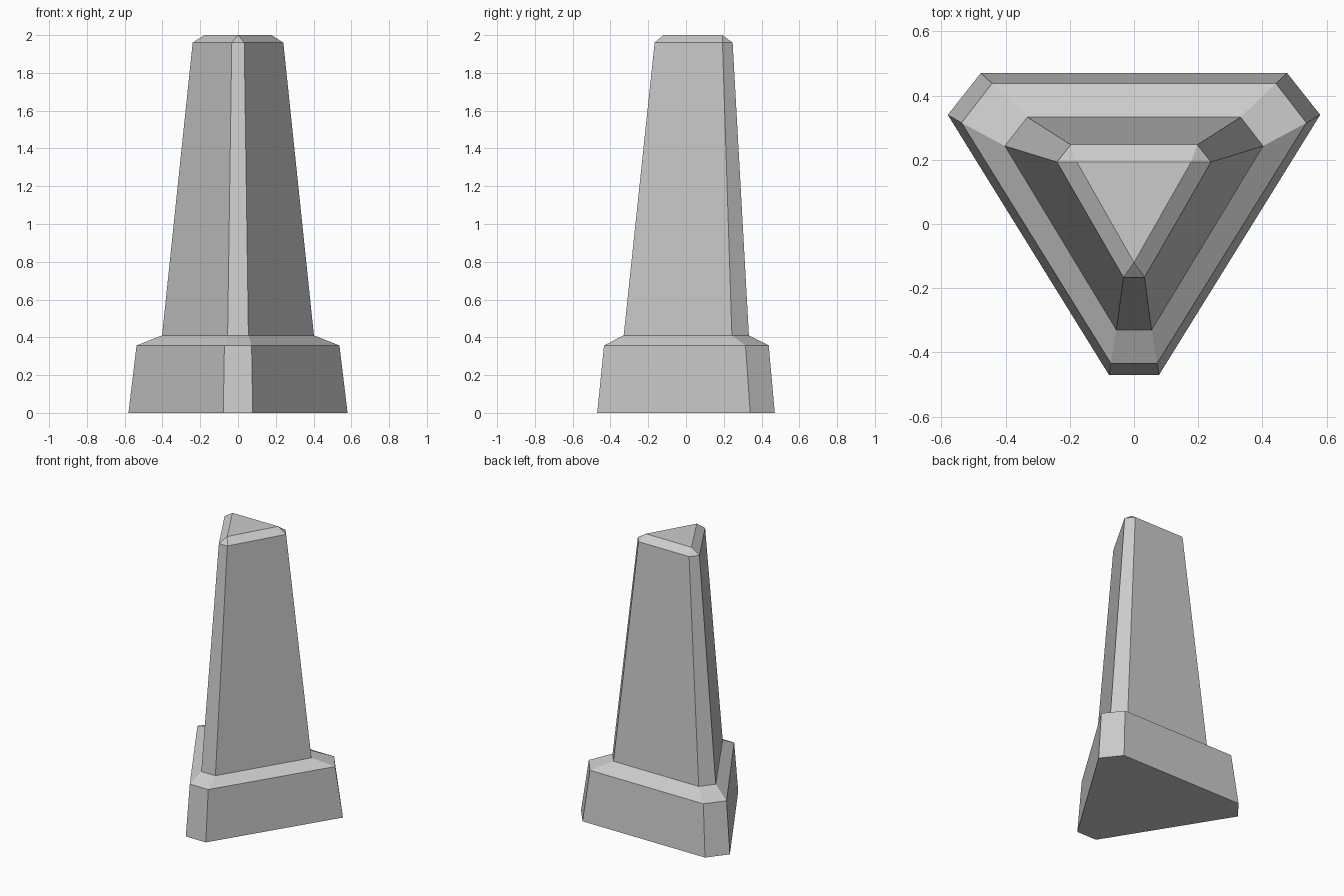
import bpy
import bmesh

cube = bpy.data.objects.get("Cube")
if cube:
    bpy.data.objects.remove(cube, do_unlink=True)

# Single stone colour
stone = bpy.data.materials.new("grey_stone")
stone.use_nodes = True
colour = (0.6, 0.6, 0.6, 1)
stone.diffuse_color = colour
stone.node_tree.nodes["Principled BSDF"].inputs["Base Color"].default_value = colour


def ring(bm, z, front, side, back):
    """Triangle outline with cut corners, mirrored across x."""
    half = [front, side, back]
    outline = half + [(-x, y) for x, y in reversed(half)]
    return [bm.verts.new((x, y, z)) for x, y in outline]


def bridge(bm, lower, upper):
    """Join two outlines of equal length with side faces."""
    n = len(lower)
    for i in range(n):
        j = (i + 1) % n
        bm.faces.new((lower[i], lower[j], upper[j], upper[i]))


bm = bmesh.new()

# Plinth, sloped shoulder and tapering shaft
rings = [
    ring(bm, 0.0, (0.078, -0.47), (0.58, 0.34), (0.477, 0.47)),
    ring(bm, 0.357, (0.072, -0.434), (0.537, 0.315), (0.442, 0.438)),
    ring(bm, 0.41, (0.055, -0.33), (0.402, 0.243), (0.332, 0.333)),
    ring(bm, 1.96, (0.033, -0.166), (0.24, 0.193), (0.197, 0.247)),
]
for lower, upper in zip(rings, rings[1:]):
    bridge(bm, lower, upper)
bm.faces.new(rings[0])

# Bevelled cap: every cut corner closes to one point of the top triangle
fr, sr, br, bl, sl, fl = rings[-1]
tip, right, left = [bm.verts.new((x, y, 2.0))
                    for x, y in ((0, -0.12), (0.178, 0.193), (-0.178, 0.193))]
for face in ((fl, fr, tip), (sr, br, right), (bl, sl, left),
             (fr, sr, right, tip), (br, bl, left, right), (sl, fl, tip, left),
             (tip, right, left)):
    bm.faces.new(face)

bmesh.ops.recalc_face_normals(bm, faces=bm.faces)
mesh = bpy.data.meshes.new("stone_pillar")
bm.to_mesh(mesh)
bm.free()
mesh.materials.append(stone)
pillar = bpy.data.objects.new("stone_pillar", mesh)
bpy.context.collection.objects.link(pillar)
